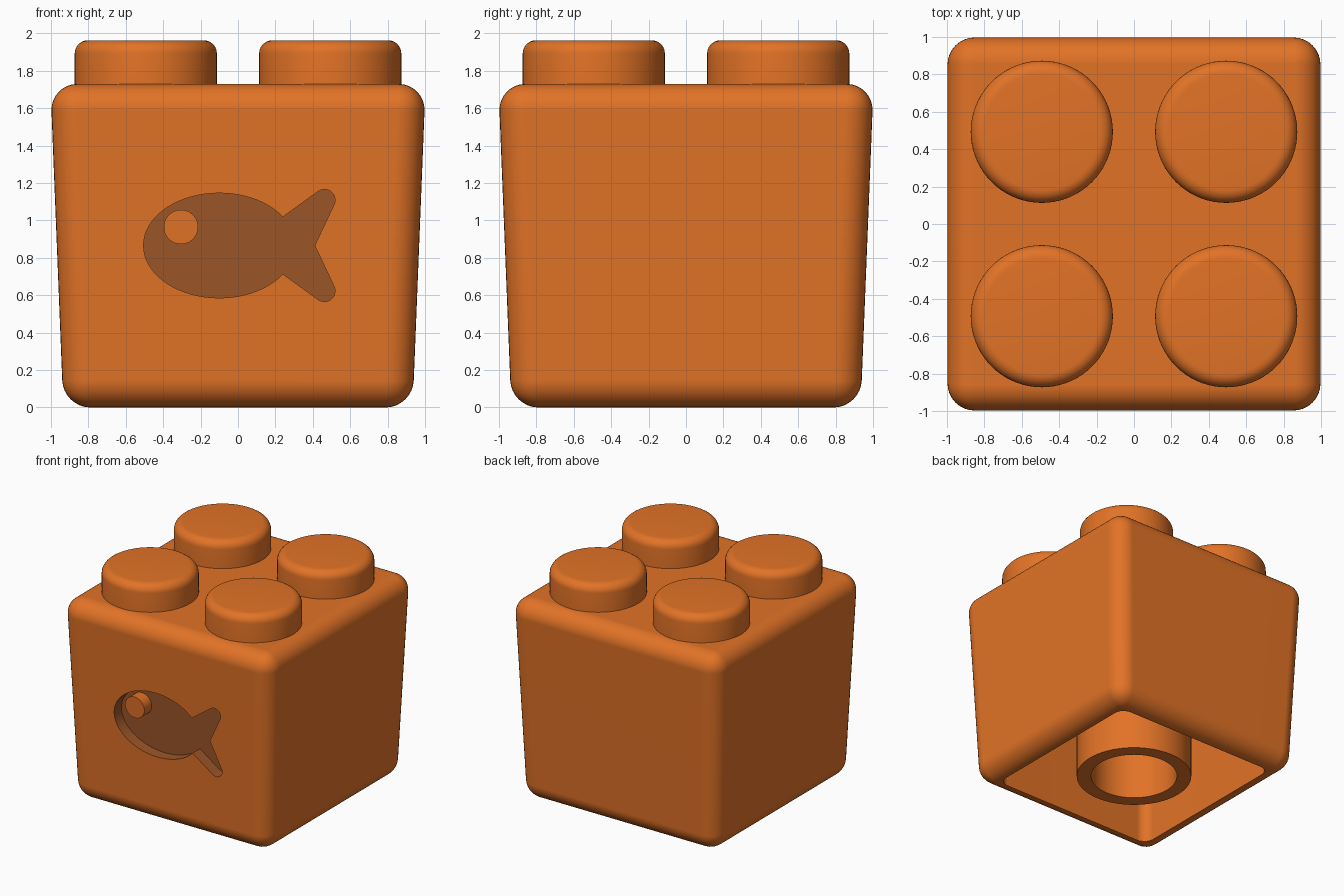
import bpy, bmesh
from math import cos, sin, radians, tau
from mathutils import Vector

if "Cube" in bpy.data.objects:
    bpy.data.objects.remove(bpy.data.objects["Cube"], do_unlink=True)

BODY_TOP = 1.73
BASE_HALF, TOP_HALF = 0.934, 1.003
FISH_Z = 0.866
RECESS = 0.1


def make_material(name, colour):
    mat = bpy.data.materials.new(name)
    mat.use_nodes = True
    mat.diffuse_color = colour
    mat.node_tree.nodes["Principled BSDF"].inputs["Base Color"].default_value = colour
    return mat


orange = make_material("orange plastic", (0.76, 0.17, 0.02, 1))
brown = make_material("recess brown", (0.34, 0.093, 0.022, 1))


def add_object(name, bm, material_index=0):
    bmesh.ops.recalc_face_normals(bm, faces=bm.faces)
    for face in bm.faces:
        face.material_index = material_index
    mesh = bpy.data.meshes.new(name)
    bm.to_mesh(mesh)
    bm.free()
    mesh.materials.append(orange)
    mesh.materials.append(brown)
    obj = bpy.data.objects.new(name, mesh)
    bpy.context.collection.objects.link(obj)
    return obj


def activate(obj):
    bpy.ops.object.select_all(action='DESELECT')
    obj.select_set(True)
    bpy.context.view_layer.objects.active = obj


def smooth(obj):
    activate(obj)
    bpy.ops.object.shade_smooth_by_angle(angle=radians(35))


def tapered_box(half_low, half_high, z_low, z_high):
    bm = bmesh.new()
    bmesh.ops.create_cube(bm, size=2)
    for v in bm.verts:
        half, z = (half_high, z_high) if v.co.z > 0 else (half_low, z_low)
        v.co = (v.co.x * half, v.co.y * half, z)
    return bm


def lathe(name, profile, closed=False, centre=(0, 0)):
    """Revolve (radius, z) points around an upright axis."""
    bm = bmesh.new()
    verts = [bm.verts.new((r, 0, z)) for r, z in profile]
    edges = [bm.edges.new(pair) for pair in zip(verts, verts[1:])]
    if closed:
        edges.append(bm.edges.new((verts[-1], verts[0])))
    bmesh.ops.spin(bm, geom=verts + edges, axis=(0, 0, 1), cent=(0, 0, 0),
                   angle=tau, steps=72)
    bmesh.ops.remove_doubles(bm, verts=bm.verts, dist=0.0001)
    bmesh.ops.translate(bm, verts=bm.verts, vec=(*centre, 0))
    obj = add_object(name, bm)
    smooth(obj)
    return obj


def front_prism(name, outline, near, far, material_index):
    """Extrude an (x, z) outline along y, following the slope of the front wall."""
    bm = bmesh.new()

    def on_wall(x, z, depth):
        half = BASE_HALF + (TOP_HALF - BASE_HALF) * z / BODY_TOP
        return Vector((x, depth - half, z))

    face = bm.faces.new([bm.verts.new(on_wall(x, z, near)) for x, z in outline])
    ext = bmesh.ops.extrude_face_region(bm, geom=[face])
    moved = [g for g in ext["geom"] if isinstance(g, bmesh.types.BMVert)]
    bmesh.ops.translate(bm, verts=moved, vec=(0, far - near, 0))
    return add_object(name, bm, material_index)


def arc(cx, cz, rx, rz, start, end, steps):
    angles = [radians(start + (end - start) * i / steps) for i in range(steps + 1)]
    return [(cx + rx * cos(a), cz + rz * sin(a)) for a in angles]


def cut(target, cutter):
    mod = target.modifiers.new("cut", 'BOOLEAN')
    mod.operation = 'DIFFERENCE'
    mod.solver = 'EXACT'
    mod.object = cutter
    activate(target)
    bpy.ops.object.modifier_apply(modifier=mod.name)
    bpy.data.objects.remove(cutter, do_unlink=True)


# Rounded, slightly tapered body
body = add_object("brick_body", tapered_box(BASE_HALF, TOP_HALF, 0, BODY_TOP))
bevel = body.modifiers.new("round_edges", 'BEVEL')
bevel.width = 0.145
bevel.segments = 8
activate(body)
bpy.ops.object.modifier_apply(modifier=bevel.name)

# Hollow underside with rounded upright corners
bm = tapered_box(0.78, 0.8, -0.1, 1.56)
upright = [e for e in bm.edges if abs(e.verts[0].co.z - e.verts[1].co.z) > 1]
bmesh.ops.bevel(bm, geom=upright, offset=0.09, segments=6, profile=0.5, affect='EDGES')
cut(body, add_object("cavity_cutter", bm))

# Fish-shaped recess: oval body, two rounded tail tips, a notch between
upper_tip = arc(0.462, FISH_Z + 0.243, 0.057, 0.057, -25, 127, 10)
lower_tip = [(x, 2 * FISH_Z - z) for x, z in reversed(upper_tip)]
fish = (arc(-0.1, FISH_Z, 0.405, 0.28, 33, 327, 56)
        + lower_tip + [(0.41, FISH_Z)] + upper_tip)
cut(body, front_prism("fish_cutter", fish, -0.05, RECESS, 1))
smooth(body)
weighted = body.modifiers.new("flat_walls", 'WEIGHTED_NORMAL')
weighted.keep_sharp = True

# Eye peg, flush with the front wall
eye = arc(-0.305, 0.965, 0.092, 0.092, 0, 350, 35)
smooth(front_prism("fish_eye", eye, 0, RECESS + 0.02, 0))

# Four studs with rounded top edges
stud_profile = ([(0, BODY_TOP - 0.04), (0.38, BODY_TOP - 0.04)]
                + arc(0.31, 1.893, 0.07, 0.07, 0, 90, 7) + [(0, 1.963)])
for side, x in (("right", -0.493), ("left", 0.493)):
    for end, y in (("front", -0.493), ("back", 0.493)):
        lathe(f"stud_{end}_{side}", stud_profile, centre=(x, y))

# Gripping tube underneath
lathe("underside_tube", [(0.35, 0), (0.467, 0), (0.467, 1.6), (0.35, 1.6)], closed=True)
